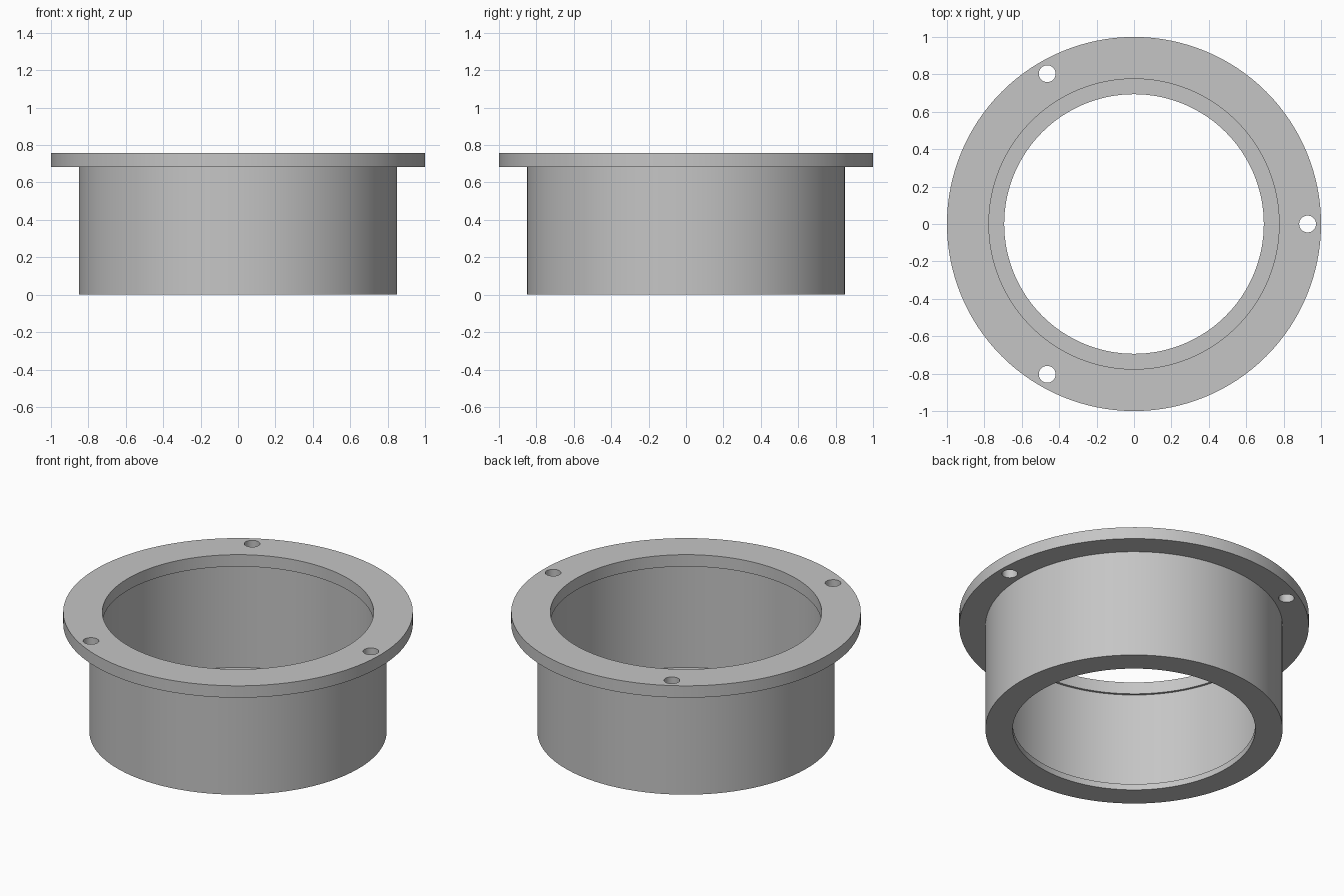
import bpy, bmesh
from math import pi, cos, sin, radians

SEGMENTS = 128
TOP, FLANGE_BASE, LIP_TOP = 0.757, 0.682, 0.038
OUTER, TUBE_OUTER, TUBE_INNER = 1.0, 0.85, 0.79
FLANGE_INNER, LIP_INNER = 0.776, 0.694
HOLE_RADIUS, HOLE_CIRCLE = 0.045, 0.928

cube = bpy.data.objects.get("Cube")
if cube:
    bpy.data.objects.remove(cube, do_unlink=True)

# Single grey material
grey = bpy.data.materials.new("plain_grey")
grey.use_nodes = True
colour = (0.56, 0.56, 0.56, 1)
grey.diffuse_color = colour
grey.node_tree.nodes["Principled BSDF"].inputs["Base Color"].default_value = colour


def lathe(name, profile):
    """Revolve a closed (radius, height) profile around z."""
    bm = bmesh.new()
    rings = []
    for i in range(SEGMENTS):
        a = 2 * pi * i / SEGMENTS
        rings.append([bm.verts.new((r * cos(a), r * sin(a), z)) for r, z in profile])
    n = len(profile)
    for i, ring in enumerate(rings):
        following = rings[(i + 1) % SEGMENTS]
        for j in range(n):
            k = (j + 1) % n
            bm.faces.new((ring[j], following[j], following[k], ring[k]))
    bmesh.ops.recalc_face_normals(bm, faces=bm.faces)
    mesh = bpy.data.meshes.new(name)
    bm.to_mesh(mesh)
    bm.free()
    mesh.materials.append(grey)
    obj = bpy.data.objects.new(name, mesh)
    bpy.context.collection.objects.link(obj)
    return obj


# Sleeve with top flange, inner recess and bottom lip
body = lathe("flanged_sleeve", [
    (LIP_INNER, 0), (TUBE_OUTER, 0), (TUBE_OUTER, FLANGE_BASE),
    (OUTER, FLANGE_BASE), (OUTER, TOP), (FLANGE_INNER, TOP),
    (FLANGE_INNER, FLANGE_BASE), (TUBE_INNER, FLANGE_BASE),
    (TUBE_INNER, LIP_TOP), (LIP_INNER, LIP_TOP),
])

# Three screw holes through the flange
for i in range(3):
    a = radians(120 * i)
    bpy.ops.mesh.primitive_cylinder_add(
        vertices=32, radius=HOLE_RADIUS, depth=0.3,
        location=(HOLE_CIRCLE * cos(a), HOLE_CIRCLE * sin(a), TOP))
    cutter = bpy.context.object
    cutter.name = f"hole_cutter_{i + 1}"
    cutter.hide_render = True
    cutter.data.materials.append(grey)
    cut = body.modifiers.new("screw_hole", 'BOOLEAN')
    cut.operation = 'DIFFERENCE'
    cut.solver = 'EXACT'
    cut.object = cutter
    bpy.ops.object.select_all(action='DESELECT')
    bpy.context.view_layer.objects.active = body
    body.select_set(True)
    bpy.ops.object.modifier_apply(modifier=cut.name)
    bpy.data.objects.remove(cutter, do_unlink=True)

# Smooth round walls, crisp rims
bpy.ops.object.shade_smooth_by_angle(angle=radians(30))
